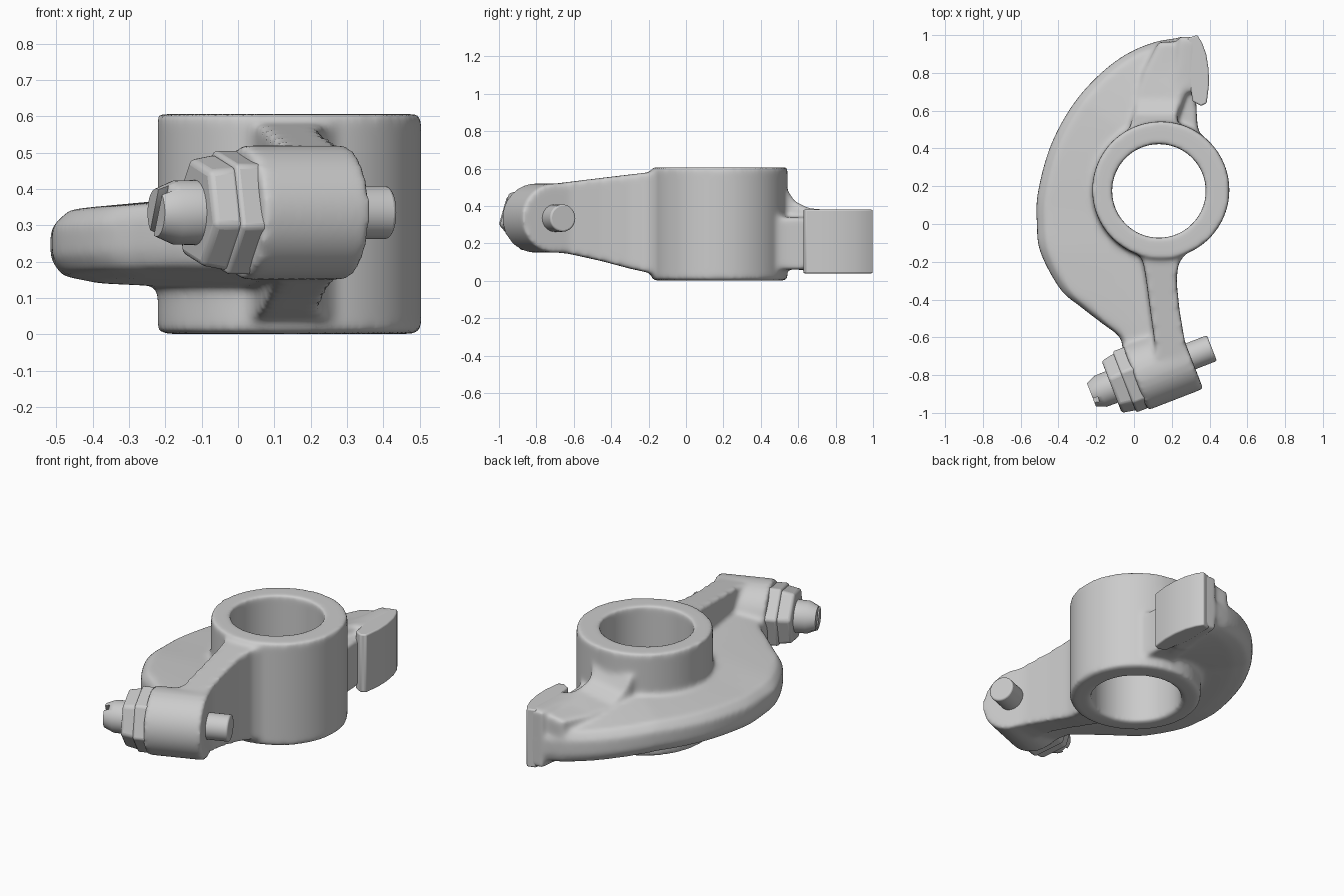
import bpy, bmesh, math
from mathutils import Vector, Matrix

if "Cube" in bpy.data.objects:
    bpy.data.objects.remove(bpy.data.objects["Cube"])

AXIS = Vector((math.cos(math.radians(21.2)), math.sin(math.radians(21.2)), 0))
BOSS = Vector((0.005, -0.815, 0.335))      # left face centre of the screw boss


def rod(bm, a, b, r1, r2, seg=64, spin=0.0):
    a, b = Vector(a), Vector(b)
    d = b - a
    m = (Matrix.Translation((a + b) / 2) @ d.to_track_quat('Z', 'Y').to_matrix().to_4x4()
         @ Matrix.Rotation(spin, 4, 'Z'))
    bmesh.ops.create_cone(bm, cap_ends=True, segments=seg, radius1=r1, radius2=r2,
                          depth=d.length, matrix=m)


def loft(bm, sections):
    rings = [[bm.verts.new(p) for p in s] for s in sections]
    n = len(rings[0])
    for r, s in zip(rings, rings[1:]):
        for i in range(n):
            bm.faces.new((r[i], r[(i + 1) % n], s[(i + 1) % n], s[i]))
    bm.faces.new(rings[0][::-1])
    bm.faces.new(rings[-1])


def beam(bm, rows, slope=0.0):
    # rows of (y, x0, x1, z0, z1); slope narrows the left side
    loft(bm, [[(x0, y, z0 + slope), (x1, y, z0), (x1, y, z1), (x0, y, z1 - slope / 2)]
              for y, x0, x1, z0, z1 in rows])


def spline(pts, steps=6):
    p = [Vector(q) for q in pts]
    p = [2 * p[0] - p[1]] + p + [2 * p[-1] - p[-2]]
    out = []
    for a, b, c, d in zip(p, p[1:], p[2:], p[3:]):
        for k in range(steps):
            t = k / steps
            out.append(0.5 * (2 * b + (c - a) * t + (2 * a - 5 * b + 4 * c - d) * t * t
                              + (3 * b - a - 3 * c + d) * t ** 3))
    return out + [p[-2]]


def finish(name, bm, bevel=0.0):
    bmesh.ops.recalc_face_normals(bm, faces=bm.faces[:])
    me = bpy.data.meshes.new(name)
    bm.to_mesh(me)
    bm.free()
    ob = bpy.data.objects.new(name, me)
    bpy.context.collection.objects.link(ob)
    if bevel:
        mod = ob.modifiers.new("edge_round", 'BEVEL')
        mod.width, mod.segments, mod.limit_method = bevel, 3, 'ANGLE'
        mod.angle_limit = math.radians(35)
    bpy.ops.object.select_all(action='DESELECT')
    ob.select_set(True)
    bpy.context.view_layer.objects.active = ob
    bpy.ops.object.shade_smooth_by_angle(angle=math.radians(35))
    return ob


def cut(ob, cutter):
    cutter.hide_render = True
    cutter.display_type = 'WIRE'
    mod = ob.modifiers.new("cut", 'BOOLEAN')
    mod.operation, mod.object, mod.solver = 'DIFFERENCE', cutter, 'EXACT'


def remesh(ob):
    mod = ob.modifiers.new("fuse", 'REMESH')
    mod.mode, mod.voxel_size, mod.use_smooth_shade = 'VOXEL', 0.011, True


# Cast body: hub
bm = bmesh.new()
rod(bm, (0.142, 0.18, 0.001), (0.142, 0.18, 0.606), 0.363, 0.363, 96)
# Crescent web: outer edge and matching inner line, dipping towards the pad
outer = spline([(0.31, 0.992), (0.1, 0.96), (-0.1, 0.86), (-0.295, 0.67), (-0.435, 0.43),
                (-0.508, 0.17), (-0.514, 0.0), (-0.495, -0.15), (-0.39, -0.345),
                (-0.28, -0.44), (-0.17, -0.525), (-0.075, -0.60), (-0.06, -0.68)])
web = []
for i, o in enumerate(outer):
    t = i / (len(outer) - 1)
    q = Vector((0.28 - 0.13 * min(1, t * 4), 0.7 - 1.45 * t))
    dip = -0.32 * max(0, 0.25 - t) - 0.005 + 0.08 * max(0, t - 0.45)
    web.append([(*o.lerp(q, u), z + dip * k) for u, z, k in
                ((0.2, 0.145, 1), (0.05, 0.165, 1), (0, 0.21, 1), (0, 0.295, 1),
                 (0.07, 0.34, 1), (1, 0.40, 0.2), (1, 0.12, 1))])
loft(bm, web)
# Tall arm to the screw boss
beam(bm, [(0.0, 0.0, 0.32, 0.03, 0.585), (-0.14, 0.02, 0.285, 0.03, 0.585),
          (-0.21, 0.05, 0.235, 0.045, 0.578), (-0.3, 0.065, 0.225, 0.065, 0.568),
          (-0.45, 0.085, 0.24, 0.105, 0.55), (-0.63, 0.11, 0.27, 0.145, 0.528),
          (-0.78, 0.12, 0.27, 0.16, 0.51)])
# Rib, neck and pad backing
beam(bm, [(0.4, -0.02, 0.23, 0.06, 0.57), (0.53, -0.02, 0.23, 0.06, 0.51),
          (0.58, 0.0, 0.23, 0.07, 0.43), (0.66, 0.02, 0.24, 0.08, 0.39),
          (0.8, 0.05, 0.3, 0.06, 0.38), (0.965, 0.13, 0.32, 0.05, 0.38)], 0.07)
beam(bm, [(0.42, 0.15, 0.36, 0.06, 0.34), (0.53, 0.18, 0.335, 0.06, 0.34),
          (0.72, 0.2, 0.325, 0.06, 0.34)])
beam(bm, [(0.7, 0.22, 0.33, 0.045, 0.38), (0.99, 0.24, 0.335, 0.045, 0.382)])
# Screw boss
rod(bm, BOSS, BOSS + AXIS * 0.316, 0.185, 0.185)
body = finish("rocker_body", bm)
bm = bmesh.new()
rod(bm, (0.132, 0.175, -0.2), (0.132, 0.175, 0.8), 0.248, 0.248, 96)
bore = finish("bore_cutter", bm)
remesh(body)
cut(body, bore)
remesh(body)
soft = body.modifiers.new("cast_fillets", 'SMOOTH')
soft.factor, soft.iterations = 0.5, 15

# Curved contact pad
pad = [(0.285, 0.985), (0.335, 1.0), (0.36, 0.96), (0.382, 0.9), (0.395, 0.82),
       (0.397, 0.74), (0.385, 0.64), (0.355, 0.625), (0.31, 0.65), (0.30, 0.72),
       (0.28, 0.8), (0.28, 0.9)]
bm = bmesh.new()
loft(bm, [[(x, y, z) for x, y in pad] for z in (0.04, 0.38)])
finish("contact_pad", bm, 0.008)

# Adjuster screw parts along the boss axis: start, end, radii, sides
for name, t0, t1, r0, r1, seg, bev in (
        ("adjuster_pin", 0.28, 0.437, 0.073, 0.073, 40, 0.01),
        ("lock_nut_base", 0.03, -0.06, 0.18, 0.18, 6, 0.012),
        ("lock_nut", -0.05, -0.132, 0.17, 0.155, 6, 0.016)):
    bm = bmesh.new()
    rod(bm, BOSS + AXIS * t0, BOSS + AXIS * t1, r0, r1, seg, 0.3)
    finish(name, bm, bev)

# Screw end with driver slot
bm = bmesh.new()
rod(bm, BOSS + AXIS * -0.1, BOSS + AXIS * -0.195, 0.09, 0.088, 40)
rod(bm, BOSS + AXIS * -0.195, BOSS + AXIS * -0.247, 0.088, 0.066, 40)
bmesh.ops.remove_doubles(bm, verts=bm.verts[:], dist=0.0005)
inner = [f for f in bm.faces if len(f.verts) == 40
         and abs((f.calc_center_median() - BOSS).dot(AXIS) + 0.195) < 0.01]
bmesh.ops.delete(bm, geom=inner, context='FACES')
screw = finish("adjuster_screw", bm)
bm = bmesh.new()
bmesh.ops.create_cube(bm, size=1, matrix=Matrix.Translation(BOSS + AXIS * -0.25)
                      @ Matrix.Rotation(math.radians(21.2), 4, 'Z')
                      @ Matrix.Rotation(0.5, 4, 'X') @ Matrix.Diagonal((0.06, 0.03, 0.4, 1)))
cut(screw, finish("slot_cutter", bm))
